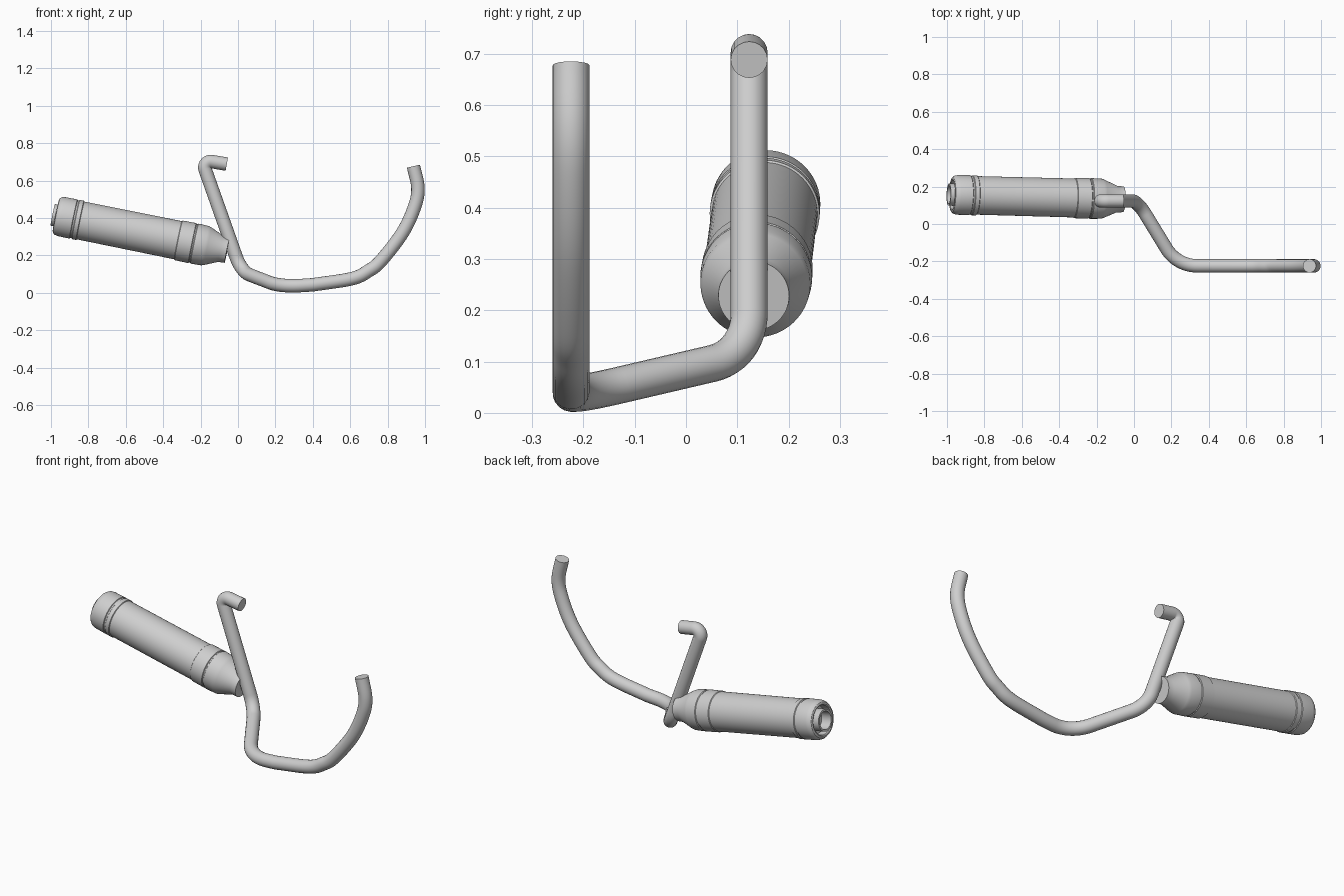
import bpy, bmesh, math
from mathutils import Vector

cube = bpy.data.objects.get("Cube")
if cube:
    bpy.data.objects.remove(cube, do_unlink=True)

steel = bpy.data.materials.new("brushed_steel")
steel.use_nodes = True
GREY = (0.62, 0.62, 0.62, 1)
steel.diffuse_color = GREY
steel.node_tree.nodes["Principled BSDF"].inputs["Base Color"].default_value = GREY


def finish(obj):
    obj.data.materials.clear()
    obj.data.materials.append(steel)
    bpy.ops.object.select_all(action="DESELECT")
    obj.select_set(True)
    bpy.context.view_layer.objects.active = obj
    bpy.ops.object.shade_smooth_by_angle(angle=math.radians(32))


def lathe(name, profile, start, end, sides=64):
    """Revolve (distance, radius) points about the line from start to end."""
    axis = end - start
    turn = Vector((0, 0, 1)).rotation_difference(axis)
    bm = bmesh.new()
    rings = []
    for t, r in profile:
        if r == 0:
            rings.append([bm.verts.new((0, 0, t))])
        else:
            angles = [math.tau * i / sides for i in range(sides)]
            rings.append([bm.verts.new((r * math.cos(a), r * math.sin(a), t)) for a in angles])
    for a, b in zip(rings, rings[1:]):
        for i in range(sides):
            j = (i + 1) % sides
            if len(a) == 1:
                bm.faces.new((a[0], b[j], b[i]))
            elif len(b) == 1:
                bm.faces.new((a[i], a[j], b[0]))
            else:
                bm.faces.new((a[i], a[j], b[j], b[i]))
    bmesh.ops.recalc_face_normals(bm, faces=bm.faces)
    for v in bm.verts:
        v.co = start + turn @ v.co
    mesh = bpy.data.meshes.new(name)
    bm.to_mesh(mesh)
    bm.free()
    obj = bpy.data.objects.new(name, mesh)
    bpy.context.collection.objects.link(obj)
    finish(obj)


def rounded(corner, before, after, reach, steps=12):
    """Replace a path corner by a circular-looking bend."""
    a = corner + (before - corner).normalized() * reach
    b = corner + (after - corner).normalized() * reach
    w = math.sin((a - corner).angle(b - corner) / 2)
    pts = []
    for i in range(steps + 1):
        t = i / steps
        k0, k1, k2 = (1 - t) ** 2, 2 * t * (1 - t) * w, t * t
        pts.append((a * k0 + corner * k1 + b * k2) / (k0 + k1 + k2))
    return pts


def smooth_path(pts, steps=8):
    """Sample a spline passing through all points."""
    ext = [pts[0] * 2 - pts[1]] + pts + [pts[-1] * 2 - pts[-2]]
    out = []
    for p, q, r, s in zip(ext, ext[1:], ext[2:], ext[3:]):
        for i in range(steps):
            t = i / steps
            out.append(0.5 * (2 * q + (r - p) * t + (2 * p - 5 * q + 4 * r - s) * t * t
                              + (3 * q - p - 3 * r + s) * t ** 3))
    return out + [pts[-1]]


def tube(name, path, radius):
    curve = bpy.data.curves.new(name, "CURVE")
    curve.dimensions = "3D"
    curve.bevel_depth = radius
    curve.bevel_resolution = 8
    curve.use_fill_caps = True
    spline = curve.splines.new("POLY")
    spline.points.add(len(path) - 1)
    for point, co in zip(spline.points, path):
        point.co = (*co, 1)
    obj = bpy.data.objects.new(name, curve)
    bpy.context.collection.objects.link(obj)
    bpy.ops.object.select_all(action="DESELECT")
    obj.select_set(True)
    bpy.context.view_layer.objects.active = obj
    bpy.ops.object.convert(target="MESH")
    finish(bpy.context.view_layer.objects.active)


# Silencer: collar, cone, raised front band, body, rear cap with recess
front = Vector((-0.058, 0.132, 0.228))
rear = Vector((-0.99, 0.157, 0.417))
lathe("silencer_body", [
    (0, 0), (0, 0.069), (0.035, 0.071), (0.105, 0.102), (0.12, 0.107),
    (0.178, 0.109), (0.181, 0.105), (0.187, 0.105), (0.19, 0.109),
    (0.265, 0.108), (0.268, 0.104), (0.80, 0.103), (0.803, 0.107),
    (0.825, 0.107), (0.828, 0.103), (0.836, 0.103), (0.839, 0.107),
    (0.905, 0.106), (0.922, 0.102), (0.932, 0.094), (0.935, 0.084),
    (0.932, 0.078), (0.89, 0.076), (0.89, 0)], front, rear)

# Open outlet tube standing in the recess
lathe("outlet_tube", [
    (0.885, 0.059), (0.952, 0.059), (0.952, 0.048), (0.86, 0.048), (0.86, 0)], front, rear)

# Header pipe: hook, leg, sideways bend, then the sweeping arc
hook_end = Vector((-0.06, 0.123, 0.688))
hook = Vector((-0.194, 0.123, 0.711))
elbow = Vector((0.018, 0.123, 0.113))
low_bend = Vector((0.23, -0.224, 0.032))
side = -0.224
sweep = [Vector((x, side, z)) for x, z in (
    (0.40, 0.043), (0.61, 0.076), (0.70, 0.119), (0.765, 0.172), (0.88, 0.322),
    (0.944, 0.46), (0.962, 0.56), (0.938, 0.677))]
path = [hook_end]
path += rounded(hook, hook_end, elbow, 0.055)
path += rounded(elbow, hook, low_bend, 0.085)
path += rounded(low_bend, elbow, sweep[0], 0.11)
path += smooth_path(sweep)
tube("header_pipe", path, 0.036)
